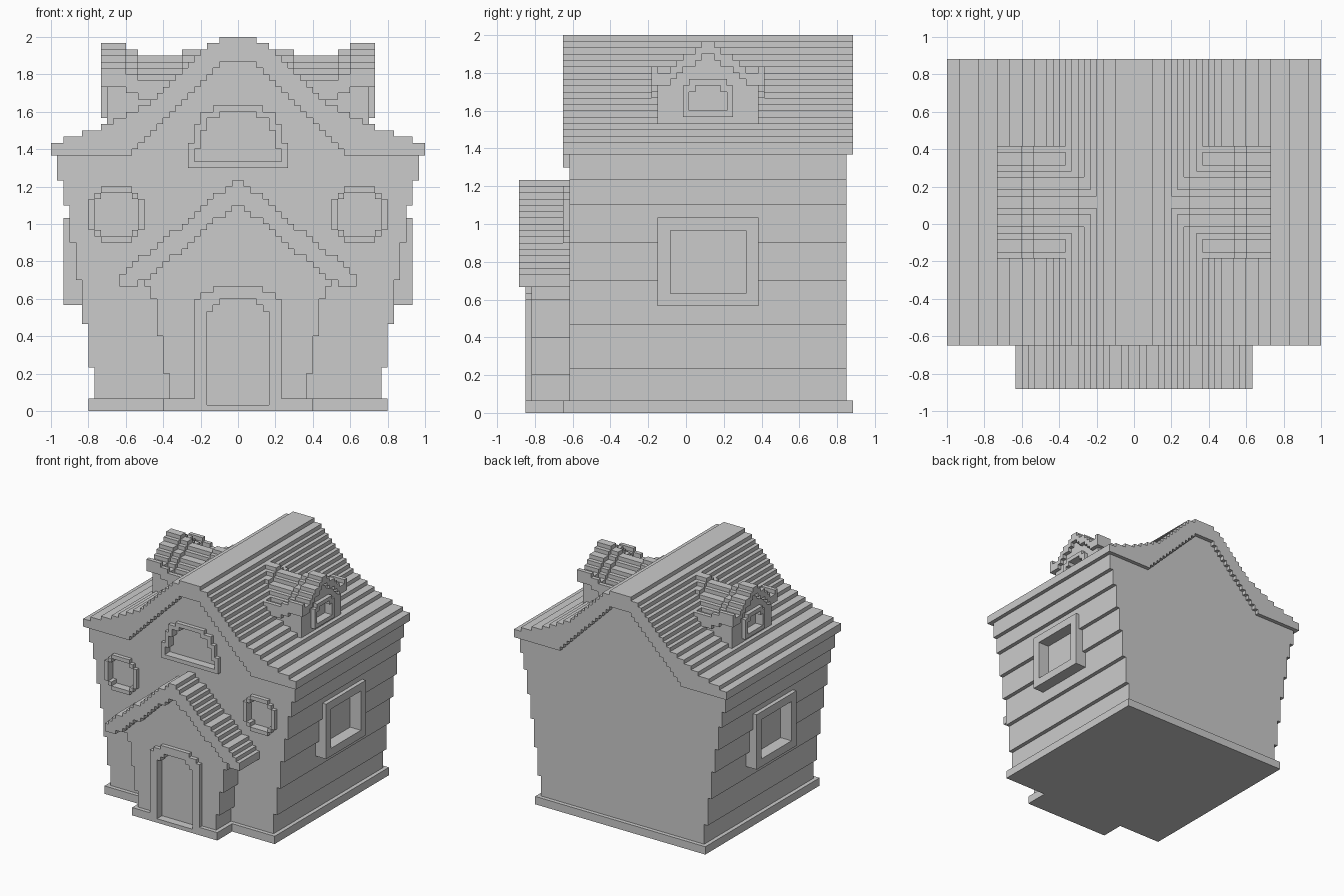
import bpy, bmesh

if "Cube" in bpy.data.objects:
    bpy.data.objects.remove(bpy.data.objects["Cube"])

V = 1 / 30          # one block; all sizes below are in blocks
DC = 3.5            # y centre of side windows and dormers


def clean(pts):
    """Drop repeated and collinear outline points."""
    out = [p for i, p in enumerate(pts) if p != pts[i - 1]]
    n = len(out)
    return [p for i, p in enumerate(out)
            if not (out[i - 1][0] == p[0] == out[(i + 1) % n][0]
                    or out[i - 1][1] == p[1] == out[(i + 1) % n][1])]


def rows(z0, steps):
    """Symmetric outline from (half width, row top) pairs."""
    right, z = [], z0
    for hw, top in steps:
        if top > z:
            right += [(hw, z), (hw, top)]
            z = top
    return clean(right + [(-u, w) for u, w in reversed(right)])


def shell(top, bottom):
    """Symmetric stepped band between two lists of column heights."""
    def stairs(h):
        return [p for i, z in enumerate(h) for p in ((i, z), (i + 1, z))]
    t, b = stairs(top), stairs(bottom)
    left = [(-u, z) for u, z in t]
    return clean(left[::-1] + t + b[::-1] + [(-u, z) for u, z in b])


def gable(bottom, n):
    """Rows filling the space under a stepped roof."""
    return [(i + 1, bottom[i]) for i in range(n - 1, -1, -1)]


def prism(name, outline, axis, a, b, c=0):
    """Extrude an outline along x or y from a to b, centred on c."""
    bm = bmesh.new()

    def ring(d):
        return [bm.verts.new([k * V for k in ((d, u + c, z) if axis == 'x' else (u + c, d, z))])
                for u, z in outline]
    r0, r1 = ring(a), ring(b)
    bm.faces.new(r0)
    bm.faces.new(r1)
    for i in range(len(r0)):
        bm.faces.new((r0[i - 1], r0[i], r1[i], r1[i - 1]))
    bmesh.ops.recalc_face_normals(bm, faces=bm.faces[:])
    me = bpy.data.meshes.new(name)
    bm.to_mesh(me)
    bm.free()
    ob = bpy.data.objects.new(name, me)
    bpy.context.collection.objects.link(ob)
    return ob


def carve(ob, cutter):
    m = ob.modifiers.new("opening", 'BOOLEAN')
    m.operation, m.solver, m.object = 'DIFFERENCE', 'EXACT', cutter
    bpy.context.view_layer.update()
    me = bpy.data.meshes.new_from_object(ob.evaluated_get(bpy.context.evaluated_depsgraph_get()))
    ob.modifiers.clear()
    ob.data = me


def opening(name, bodies, outer, inner, axis, recess, face, c=0):
    """Raised frame around a recess cut into the bodies."""
    s = 1 if face > recess else -1
    frame = prism(name + "_frame", outer, axis, recess, face, c)
    cutter = prism(name + "_cutter", inner, axis, recess - 0.03 * s, face + 2 * s, c)
    cutter.hide_render = True
    for ob in bodies + [frame]:
        carve(ob, cutter)
    bpy.data.objects.remove(cutter)


# main roof: swept, stepped profile
edges = [3, 5, 6, 7, 8, 9, 10, 11, 12, 13, 14, 16, 18, 20, 22, 25, 28, 30]
top = [60 - sum(i >= e for e in edges) for i in range(30)]
low = [max(41, min(t - 4, 58 - i)) for i, t in enumerate(top)]
prism("main_roof", shell(top, low), 'y', -19.5, 26.5)

# main walls: flared siding and gable
siding = [(23, 7), (24, 14), (25, 21), (26, 27), (27, 33), (28, 37), (29, 41)]
walls = prism("walls", rows(0, siding + gable(low, 29)), 'y', -18.5, 25.5)
prism("foundation", rows(0, [(24, 2)]), 'y', -19.5, 26.5)

# porch
ptop = [37 - round(i * 15 / 18) for i in range(19)]
plow = [max(20, t - 4) for t in ptop]
prism("porch_roof", shell(ptop, plow), 'y', -26.5, -18)
pside = [(11, 6), (12, 12), (13, 18), (14, 20)]
porch = prism("porch_walls", rows(0, pside + gable(plow, 15)), 'y', -24.5, -18)
step = prism("porch_foundation", rows(0, [(12, 2)]), 'y', -25.5, -18)
opening("door", [porch, step],
        rows(0, [(7, 18), (6, 19), (4, 20)]),
        rows(1, [(5, 16), (4, 17), (3, 18)]), 'y', -23.5, -25.5)

# attic window
opening("attic_window", [walls],
        rows(39, [(8, 43), (7, 46), (6, 48), (4, 49)]),
        rows(40, [(7, 42), (6, 45), (5, 47), (3, 48)]), 'y', -17.5, -19.5)

# dormer profile
dtop = [59, 58, 57, 57, 56, 55, 54, 54, 55]
dlow = [t - 2 for t in dtop[:-1]] + [52]

for s, side in ((1, "right"), (-1, "left")):
    # round window beside the porch
    opening(side + "_round_window", [walls],
            rows(27, [(2.5, 28), (3.5, 29), (4.5, 34), (3.5, 35), (2.5, 36)]),
            rows(28, [(2.5, 29), (3.5, 34), (2.5, 35)]), 'y', -17.5, -19.5, 19.5 * s)
    # side window
    opening(side + "_side_window", [walls],
            rows(17, [(8, 31)]), rows(19, [(6, 29)]), 'x', 25 * s, 28 * s, DC)
    # dormer with a sagging ridge
    for k, (x0, x1, drop) in enumerate([(5, 9, 1), (9, 16, 2), (16, 18, 1), (18, 22, 0)]):
        t, b = [h - drop for h in dtop], [h - drop for h in dlow]
        prism(f"{side}_dormer_roof_{k}", shell(t, b), 'x', x0 * s, x1 * s, DC)
        dwall = prism(f"{side}_dormer_wall_{k}", rows(44, gable(b, 8)), 'x',
                      x0 * s, min(x1, 21) * s, DC)
    opening(side + "_dormer_window", [dwall],
            rows(47, [(4, 52), (3, 53)]), rows(48, [(3, 51), (2, 52)]),
            'x', 20 * s, 22 * s, DC)
